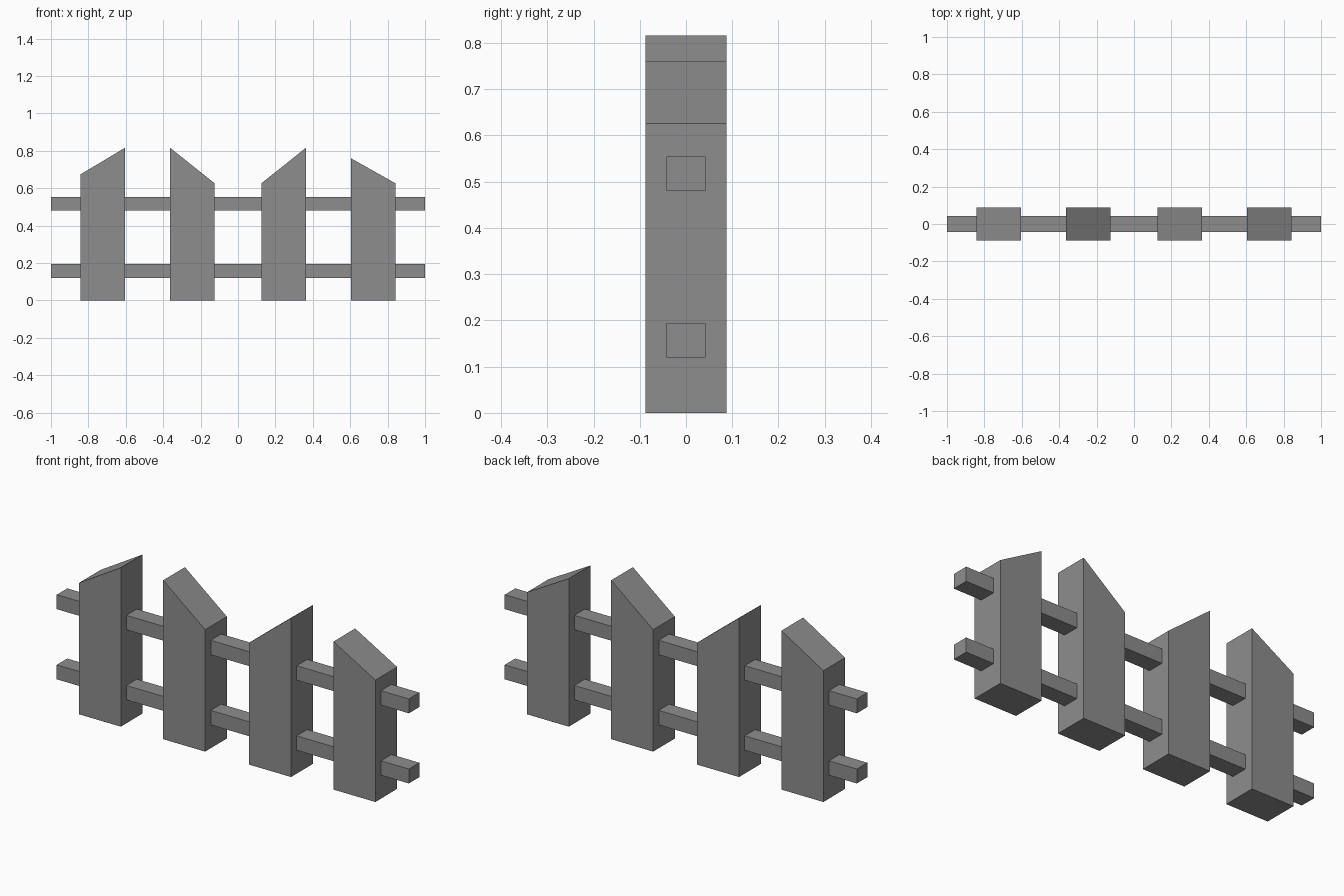
import bpy
import bmesh

if "Cube" in bpy.data.objects:
    bpy.data.objects.remove(bpy.data.objects["Cube"])

# Dark grey paint
paint = bpy.data.materials.new("dark_grey")
paint.diffuse_color = (0.27, 0.27, 0.27, 1)
paint.use_nodes = True
paint.node_tree.nodes["Principled BSDF"].inputs["Base Color"].default_value = paint.diffuse_color


def prism(name, profile, depth):
    """Extrude an x-z outline along y, centred on y = 0."""
    bm = bmesh.new()
    face = bm.faces.new([bm.verts.new((x, -depth / 2, z)) for x, z in profile])
    out = bmesh.ops.extrude_face_region(bm, geom=[face])
    verts = [v for v in out["geom"] if isinstance(v, bmesh.types.BMVert)]
    bmesh.ops.translate(bm, verts=verts, vec=(0, depth, 0))
    bmesh.ops.recalc_face_normals(bm, faces=bm.faces)
    mesh = bpy.data.meshes.new(name)
    bm.to_mesh(mesh)
    bm.free()
    mesh.materials.append(paint)
    obj = bpy.data.objects.new(name, mesh)
    bpy.context.collection.objects.link(obj)
    return obj


# Pickets with slanted tops: centre x, left height, right height
WIDTH = 0.238
pickets = [(-0.723, 0.674, 0.816), (-0.244, 0.816, 0.626),
           (0.244, 0.626, 0.816), (0.723, 0.760, 0.626)]
for i, (x, left, right) in enumerate(pickets, 1):
    a, b = x - WIDTH / 2, x + WIDTH / 2
    prism(f"picket_{i}", [(a, 0), (b, 0), (b, right), (a, left)], 0.176)

# Horizontal rails running through all pickets
for name, low, high in (("lower_rail", 0.120, 0.194), ("upper_rail", 0.480, 0.554)):
    prism(name, [(-1, low), (1, low), (1, high), (-1, high)], 0.085)
